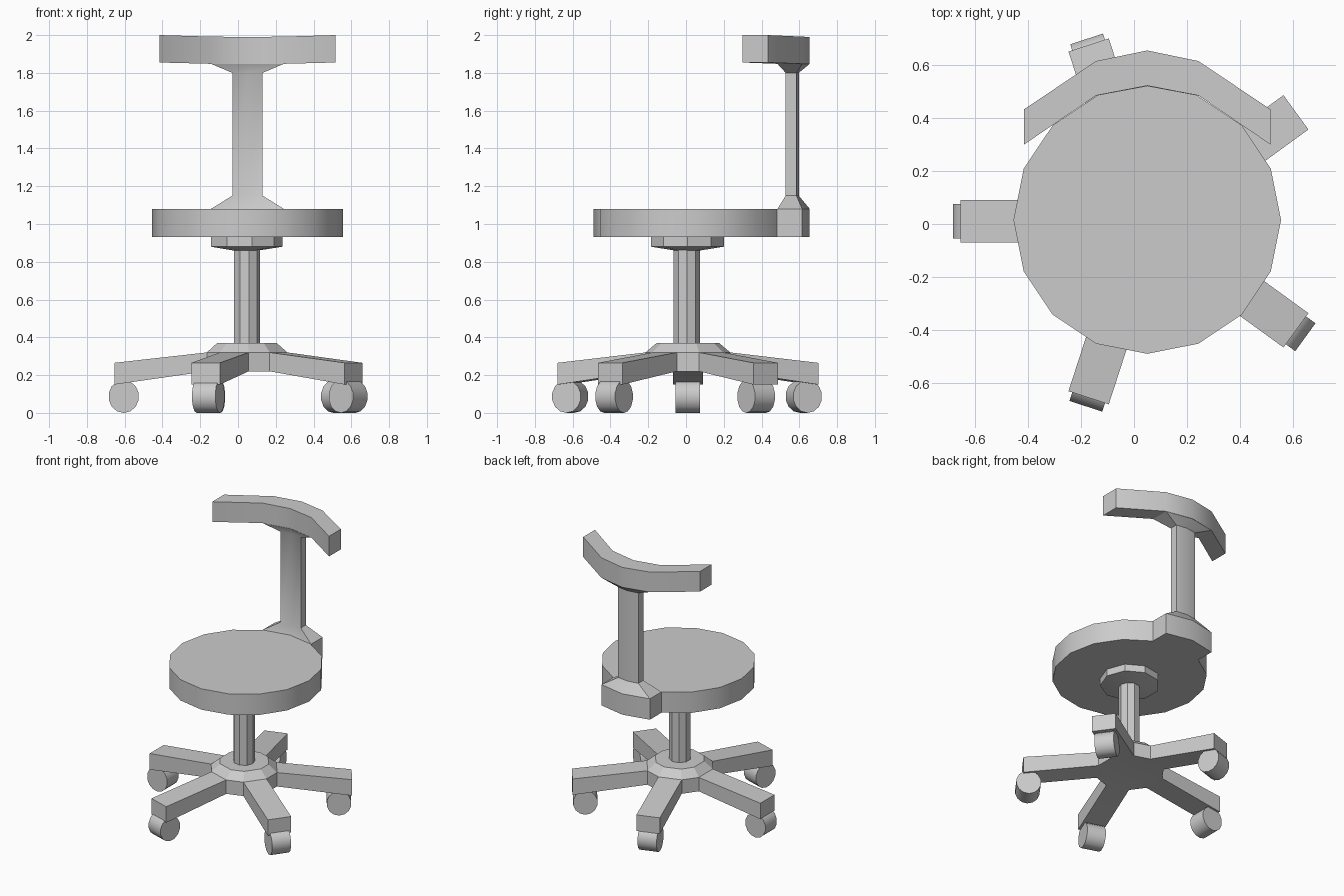
import bpy, bmesh
from math import sin, cos, radians, pi

if "Cube" in bpy.data.objects:
    bpy.data.objects.remove(bpy.data.objects["Cube"])

CX, CY = 0.045, 0.01      # axis of the base
SX, SY = 0.05, 0.015      # axis of the seat and backrest


def finish(name, bm, angle=30):
    bmesh.ops.recalc_face_normals(bm, faces=bm.faces[:])
    me = bpy.data.meshes.new(name)
    bm.to_mesh(me)
    bm.free()
    ob = bpy.data.objects.new(name, me)
    bpy.context.collection.objects.link(ob)
    bpy.ops.object.select_all(action='DESELECT')
    ob.select_set(True)
    bpy.context.view_layer.objects.active = ob
    bpy.ops.object.shade_smooth_by_angle(angle=radians(angle))
    return ob


def loft(name, rings, caps=True, angle=30):
    """Skin a stack of equal-length closed rings."""
    bm = bmesh.new()
    rs = [[bm.verts.new(p) for p in ring] for ring in rings]
    n = len(rs[0])
    for a, b in zip(rs, rs[1:]):
        for i in range(n):
            j = (i + 1) % n
            bm.faces.new((a[i], a[j], b[j], b[i]))
    if caps:
        bm.faces.new(rs[0][::-1])
        bm.faces.new(rs[-1])
    return finish(name, bm, angle)


def at(outline, z):
    return [(x, y, z) for x, y in outline]


def circle(cx, cy, r, n):
    return [(cx + r * cos(2 * pi * i / n), cy + r * sin(2 * pi * i / n)) for i in range(n)]


# Seat: 16-sided disc whose rear corner grows into a lug
disc = circle(SX, SY, 0.505, 16)
lug = [(SX + 0.193, 0.615), (SX, 0.655), (SX - 0.193, 0.615)]
outline = disc[:4] + lug + disc[5:]
loft("seat", [at(outline, 0.93), at(outline, 1.08)])


# Back post: six-sided section flaring into the lug and the backrest
def post_ring(w, back, back_mid, front, front_mid, z):
    pts = [(w, back), (0, back_mid), (-w, back), (-w, front), (0, front_mid), (w, front)]
    return [(SX + x, y, z) for x, y in pts]


loft("back_post", [
    post_ring(0.193, 0.615, 0.655, 0.484, 0.52, 1.08),
    post_ring(0.08, 0.585, 0.597, 0.528, 0.54, 1.15),
    post_ring(0.08, 0.585, 0.597, 0.528, 0.54, 1.80),
    post_ring(0.193, 0.615, 0.655, 0.484, 0.52, 1.848)])

# Backrest: curved bar swept through five cross-sections
stations = [(-0.465, 0.30, 0.433, 1.855, 2.0), (-0.193, 0.485, 0.615, 1.848, 1.992),
            (0, 0.522, 0.655, 1.846, 1.99)]
stations += [(-s[0],) + s[1:] for s in stations[1::-1]]
loft("backrest", [[(SX + x, f, lo), (SX + x, b, lo), (SX + x, b, hi), (SX + x, f, hi)]
                  for x, f, b, lo, hi in stations], angle=35)

# Seat mount and gas column, nine-sided
loft("seat_mount", [at(circle(0.04, 0.007, 0.07, 9), 0.86),
                    at(circle(0.04, 0.007, 0.196, 9), 0.88),
                    at(circle(0.04, 0.007, 0.196, 9), 0.93)], angle=10)
col = circle(CX, 0.005, 0.071, 9)
loft("column", [at(col, 0.36), at(col, 0.87)])


# Star base: ten-sided hub with five arms grown from alternate sides
def polar(a, along, side, z):
    return (CX + along * cos(a) - side * sin(a), CY + along * sin(a) + side * cos(a), z)


bm = bmesh.new()
angles = [radians(36 + 72 * k) for k in range(5)]
low, mid, top = [], [], []
for a in angles:
    for s in (-0.08, 0.08):
        low.append(bm.verts.new(polar(a, 0.21, s, 0.22)))
        mid.append(bm.verts.new(polar(a, 0.21, s, 0.32)))
        top.append(bm.verts.new(polar(a, 0.155, s * 0.72, 0.37)))
bm.faces.new(low[::-1])
bm.faces.new(top)
for i in range(10):
    j = (i + 1) % 10
    bm.faces.new((mid[i], mid[j], top[j], top[i]))
    if i % 2:
        bm.faces.new((low[i], low[j], mid[j], mid[i]))
        continue
    a = angles[i // 2]
    root = [low[i], low[j], mid[j], mid[i]]
    tip = [bm.verts.new(polar(a, 0.70, s, z)) for s, z in
           ((-0.08, 0.15), (0.08, 0.15), (0.08, 0.265), (-0.08, 0.265))]
    for k in range(4):
        m = (k + 1) % 4
        bm.faces.new((root[k], root[m], tip[m], tip[k]))
    bm.faces.new(tip)
finish("star_base", bm, 12)

# Caster wheels under the arm ends, axle across the arm
R = 0.081
for k, (a, d) in enumerate(zip(angles, (0.615, 0.645, 0.65, 0.655, 0.665))):
    rings = [[polar(a, d + R * cos(t), s, 0.087 + (R + 0.006) * sin(t))
              for t in [2 * pi * (i + 0.5) / 14 - pi / 2 - pi / 14 for i in range(14)]]
             for s in (-0.065, 0.065)]
    loft("caster_wheel_%d" % (k + 1), rings)
